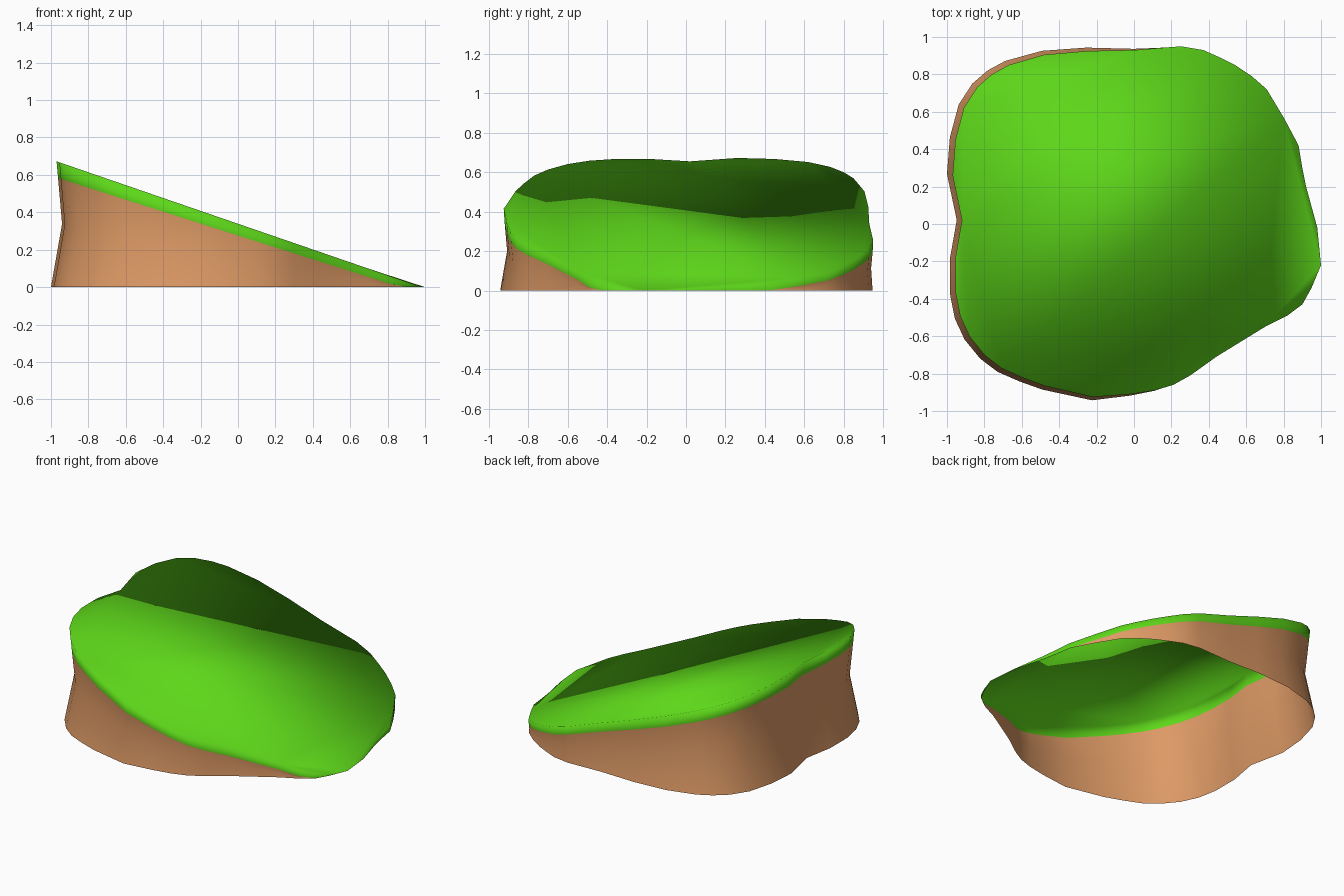
import bpy, bmesh

if "Cube" in bpy.data.objects:
    bpy.data.objects.remove(bpy.data.objects["Cube"])

# Irregular top outline, seen from above
OUTLINE = [
    (0.25, 0.95), (0.37, 0.93), (0.46, 0.89), (0.54, 0.85), (0.63, 0.79), (0.71, 0.72),
    (0.80, 0.57), (0.88, 0.42), (0.90, 0.30), (0.92, 0.20), (0.98, -0.02), (1.0, -0.22),
    (0.95, -0.34), (0.90, -0.43), (0.82, -0.49), (0.70, -0.55), (0.44, -0.71), (0.30, -0.81),
    (0.21, -0.86), (0.11, -0.89), (-0.02, -0.91), (-0.22, -0.925), (-0.48, -0.865),
    (-0.60, -0.82), (-0.71, -0.77), (-0.80, -0.70), (-0.88, -0.60), (-0.93, -0.49),
    (-0.955, -0.36), (-0.955, -0.18), (-0.92, 0.02), (-0.97, 0.26), (-0.955, 0.45),
    (-0.91, 0.62), (-0.84, 0.73), (-0.76, 0.80), (-0.67, 0.85), (-0.48, 0.905),
    (-0.25, 0.925), (0.0, 0.93),
]
OUTLINE.reverse()  # counter-clockwise


def top_z(x):
    return max(0.0, 0.344 * (0.985 - x))


def lip_z(x):
    return max(0.0, 0.317 * (0.87 - x))


def ring_point(p, level):
    """Point on the flank: foot, waist (pinched), lip or rim."""
    x, y = p
    h = top_z(x)
    if level == "foot":
        s = 1 + 0.046 * h * min(1, max(-0.3, (0.15 - x) * 3))
        return (x * s, y * s, 0)
    if level == "waist":
        s = 1 - 0.045 * h
        return (x * s, y * s, lip_z(x) * 0.58)
    if level == "lip":
        s = 1 - 0.012 * h
        return (x * s, y * s, lip_z(x))
    return (x, y, h)


def build(name, levels, color, cap=False):
    bm = bmesh.new()
    rings = [[bm.verts.new(ring_point(p, lv)) for p in OUTLINE] for lv in levels]
    n = len(OUTLINE)
    for a, b in zip(rings, rings[1:]):
        for i in range(n):
            j = (i + 1) % n
            bm.faces.new((a[i], a[j], b[j], b[i]))
    if cap:
        bm.faces.new(rings[-1])
    bmesh.ops.remove_doubles(bm, verts=bm.verts, dist=0.0005)
    for f in bm.faces:
        f.smooth = True
    me = bpy.data.meshes.new(name)
    bm.to_mesh(me)
    bm.free()
    ob = bpy.data.objects.new(name, me)
    bpy.context.collection.objects.link(ob)
    mat = bpy.data.materials.new(name + "_color")
    mat.diffuse_color = color
    mat.use_nodes = True
    mat.node_tree.nodes["Principled BSDF"].inputs["Base Color"].default_value = mat.diffuse_color
    me.materials.append(mat)
    return ob


# Earth flank (open underneath) and sloping grass cap with its lip
build("earth_wall", ["foot", "waist", "lip"], (0.72, 0.32, 0.13, 1))
build("grass_top", ["lip", "rim"], (0.11, 0.68, 0.01, 1), cap=True)
